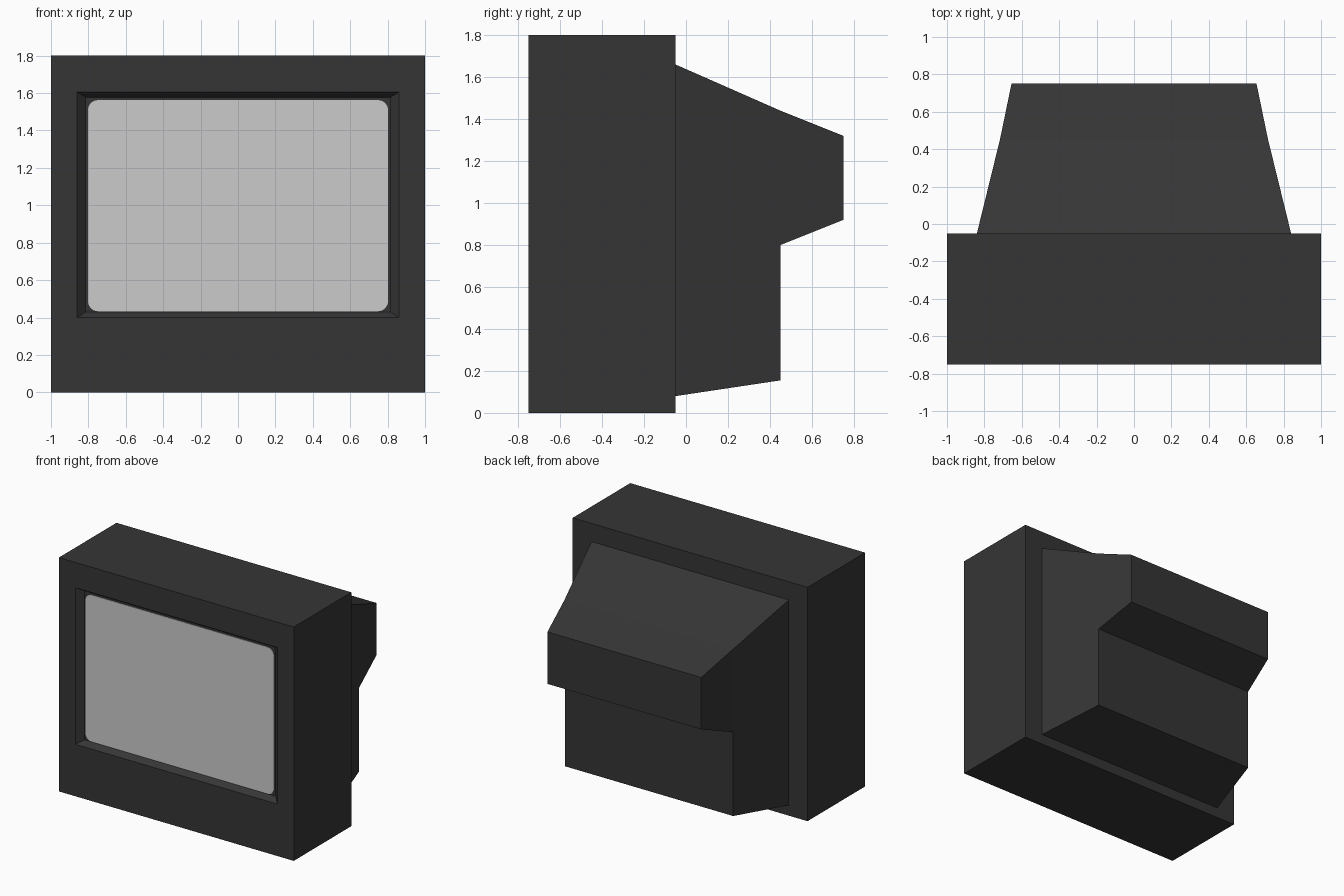
import bpy, bmesh, math

if "Cube" in bpy.data.objects:
    bpy.data.objects.remove(bpy.data.objects["Cube"])


def material(name, rgb):
    m = bpy.data.materials.new(name)
    m.diffuse_color = (*rgb, 1.0)
    m.use_nodes = True
    m.node_tree.nodes["Principled BSDF"].inputs["Base Color"].default_value = m.diffuse_color
    return m


DARK = material("charcoal_plastic", (0.036, 0.036, 0.036))
GREY = material("pale_grey_glass", (0.60, 0.60, 0.60))


def finish(bm, name, mat):
    bmesh.ops.recalc_face_normals(bm, faces=bm.faces)
    me = bpy.data.meshes.new(name)
    bm.to_mesh(me)
    bm.free()
    me.materials.append(mat)
    ob = bpy.data.objects.new(name, me)
    bpy.context.collection.objects.link(ob)
    return ob


def bridge(bm, a, b):
    n = len(a)
    for i in range(n):
        j = (i + 1) % n
        bm.faces.new((a[i], a[j], b[j], b[i]))


# Cabinet: rectangular rings from the back, round the front, into the screen recess
RECESS_Y = -0.705
rings = [  # half width, bottom, top, y
    (1.0, 0.0, 1.8, -0.05),
    (1.0, 0.0, 1.8, -0.75),
    (0.86, 0.4, 1.605, -0.75),
    (0.815, 0.43, 1.577, RECESS_Y),
]
bm = bmesh.new()
loops = [[bm.verts.new((x, y, z)) for x, z in ((-w, lo), (w, lo), (w, hi), (-w, hi))]
         for w, lo, hi, y in rings]
for a, b in zip(loops, loops[1:]):
    bridge(bm, a, b)
bm.faces.new(loops[0])
bm.faces.new(loops[-1])
finish(bm, "cabinet", DARK)

# Screen: thin plate with rounded corners
bm = bmesh.new()
W, LO, HI, R = 0.803, 0.433, 1.563, 0.055
outline = []
corners = [(W - R, HI - R), (-W + R, HI - R), (-W + R, LO + R), (W - R, LO + R)]
for k, (cx, cz) in enumerate(corners):
    for s in range(5):
        t = math.radians(90 * k + 22.5 * s)
        outline.append((cx + R * math.cos(t), cz + R * math.sin(t)))
front = [bm.verts.new((x, RECESS_Y - 0.004, z)) for x, z in outline]
back = [bm.verts.new((x, RECESS_Y, z)) for x, z in outline]
bridge(bm, front, back)
bm.faces.new(front)
bm.faces.new(back)
finish(bm, "screen", GREY)

# Rear housing: stepped side profile whose width narrows towards the back
HALF_WIDTH = {-0.05: 0.84, 0.45: 0.717, 0.75: 0.655}
profile = [(-0.05, 0.08), (0.45, 0.155), (0.45, 0.80),
           (0.75, 0.92), (0.75, 1.32), (0.45, 1.44), (-0.05, 1.66)]
bm = bmesh.new()
sides = [[bm.verts.new((s * HALF_WIDTH[y], y, z)) for y, z in profile] for s in (-1, 1)]
bridge(bm, *sides)
for v in sides:
    bm.faces.new((v[0], v[1], v[2], v[5], v[6]))
    bm.faces.new((v[2], v[3], v[4], v[5]))
finish(bm, "rear_housing", DARK)
